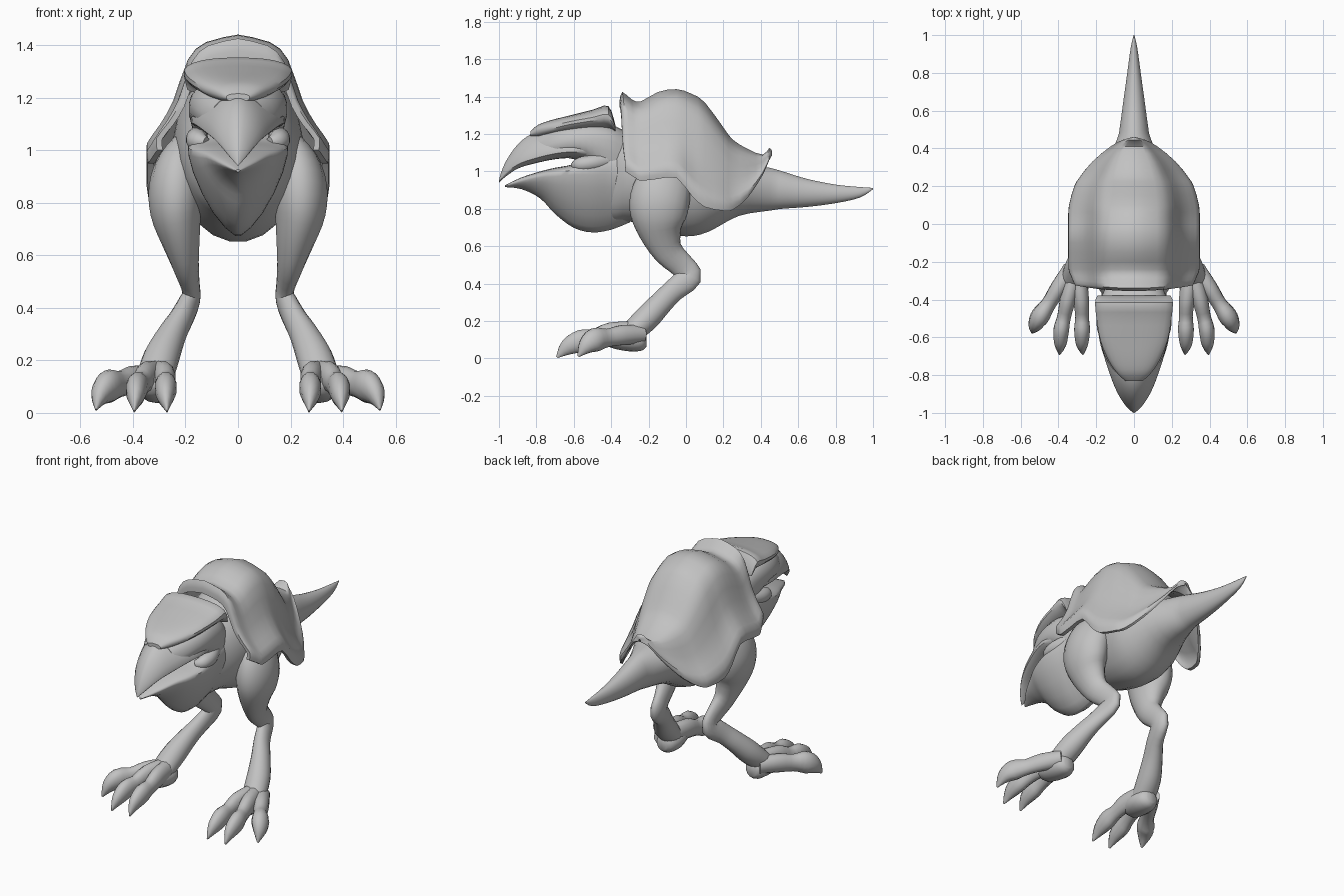
import bpy, bmesh, math
from mathutils import Vector

grey = bpy.data.materials.new("plain_grey")
grey.diffuse_color = (0.54, 0.54, 0.54, 1)


def smooth_rows(rows, steps=3):
    """Catmull-Rom interpolation of number tuples."""
    rows = [tuple(r) for r in rows]
    out = []
    for i in range(len(rows) - 1):
        a, b, c, d = rows[max(i - 1, 0)], rows[i], rows[i + 1], rows[min(i + 2, len(rows) - 1)]
        for s in range(steps):
            t = s / steps
            out.append(tuple(0.5 * (2 * q + (r - p) * t + (2 * p - 5 * q + 4 * r - u) * t * t
                                    + (3 * q - p - 3 * r + u) * t ** 3)
                             for p, q, r, u in zip(a, b, c, d)))
    return out + [rows[-1]]


def skin(name, rings, angle=45):
    """Join closed rings into a capped, smooth-shaded tube."""
    bm = bmesh.new()
    vs = [[bm.verts.new(p) for p in ring] for ring in rings]
    n = len(vs[0])
    for r, q in zip(vs, vs[1:]):
        for i in range(n):
            j = (i + 1) % n
            bm.faces.new((r[i], r[j], q[j], q[i]))
    for r in (vs[0], vs[-1]):
        for i in range(n // 2 - 1):
            bm.faces.new((r[i], r[i + 1], r[n - 2 - i], r[n - 1 - i]))
    bmesh.ops.recalc_face_normals(bm, faces=bm.faces)
    me = bpy.data.meshes.new(name)
    bm.to_mesh(me)
    bm.free()
    me.materials.append(grey)
    ob = bpy.data.objects.new(name, me)
    bpy.context.collection.objects.link(ob)
    bpy.ops.object.select_all(action='DESELECT')
    ob.select_set(True)
    bpy.context.view_layer.objects.active = ob
    bpy.ops.object.shade_smooth_by_angle(angle=math.radians(angle))
    return ob


def loft(name, rows, up=1.0, low=1.0, n=24, angle=45):
    """Rows of (y, top, widest height, bottom, half width); up/low shape the halves."""
    rings = []
    for y, zt, zm, zb, w in smooth_rows(rows):
        ring = []
        for i in range(n):
            a = 2 * math.pi * (i + 0.5) / n
            c, s = math.cos(a), math.sin(a)
            p = up if s > 0 else low
            x = math.copysign(abs(c) ** p, c) * w
            h = abs(s) ** p * ((zt - zm) if s > 0 else (zb - zm))
            ring.append((x, y, zm + h))
        rings.append(ring)
    return skin(name, rings, angle)


def limb(name, rows, side, n=14, steps=3):
    """Tube along (x, y, z, sideways radius, other radius)."""
    rows = smooth_rows(rows, steps)
    rings = []
    for k, (x, y, z, ra, rb) in enumerate(rows):
        p, q = rows[max(k - 1, 0)], rows[min(k + 1, len(rows) - 1)]
        t = (Vector(q[:3]) - Vector(p[:3])).normalized()
        u = (Vector((1, 0, 0)) - t * t.x).normalized()
        v = t.cross(u)
        ring = []
        for i in range(n):
            a = 2 * math.pi * (i + 0.5) / n
            c = Vector((x, y, z)) + u * ra * math.cos(a) + v * rb * math.sin(a)
            ring.append((c.x * side, c.y, max(c.z, 0)))
        rings.append(ring)
    return skin(name, rings, 50)


# Body running back into the tail
loft("body_and_tail", [
    (-.40, 1.20, 1.0, .72, .15), (-.30, 1.25, 1.0, .73, .21), (-.15, 1.3, 1.0, .68, .24),
    (0, 1.32, 1.0, .65, .25), (.12, 1.22, .98, .675, .24), (.28, 1.06, .94, .76, .165),
    (.45, 1.02, .91, .79, .09), (.52, 1.0, .9, .80, .075), (.65, .96, .885, .81, .057),
    (.8, .93, .88, .83, .036), (.93, .917, .885, .86, .018), (1, .912, .91, .905, .002)])

# Back shell: flared sheet with a raised front rim and drooping sides
half = smooth_rows([(0, 0), (.35, .06), (.55, .2), (.71, .53), (.86, .73), (1, .88), (.99, 1)], 2)
outline = [(-x, g) for x, g in half[:0:-1]] + half
shell_rows = [
    (-.355, 1.38, 1.0, .31, .03), (-.34, 1.425, .99, .318, .03), (-.29, 1.385, .965, .335, .02),
    (-.24, 1.375, .95, .345, 0), (-.15, 1.425, .96, .347, 0), (-.05, 1.44, .965, .347, 0),
    (.03, 1.415, .87, .347, 0), (.1, 1.37, .81, .343, 0), (.2, 1.235, .79, .315, 0),
    (.25, 1.17, .795, .285, 0), (.33, 1.12, .86, .22, 0), (.41, 1.09, .98, .125, 0),
    (.445, 1.125, 1.06, .06, 0), (.46, 1.11, 1.085, .008, 0)]
rings = []
for y, zt, zb, w, k in smooth_rows(shell_rows, 2):
    outer = [(x * w, y + k * x * x, zt - (zt - zb) * g) for x, g in outline]
    t = min(.03, (zt - zb) * .4)
    inner = [(x * w * .93, y + k * x * x, zt - (zt - zb) * g - t * (1 - g)) for x, g in outline]
    rings.append(outer + inner[::-1])
skin("back_shell", rings, 40)

# Skull, full under the plate
loft("skull", [
    (-.33, 1.22, 1.10, .80, .15), (-.40, 1.25, 1.14, .85, .175), (-.50, 1.27, 1.15, 1.0, .188),
    (-.60, 1.26, 1.15, 1.065, .183), (-.70, 1.24, 1.13, 1.07, .155), (-.79, 1.20, 1.10, 1.06, .105)],
    up=.75)

# Hooked upper beak
loft("upper_beak", [
    (-.50, 1.24, 1.11, 1.05, .17), (-.6, 1.24, 1.11, 1.07, .18),
    (-.7, 1.235, 1.10, 1.065, .16), (-.82, 1.205, 1.07, 1.04, .12), (-.9, 1.145, 1.04, 1.015, .085),
    (-.96, 1.06, .995, .975, .046), (-.99, .99, .96, .95, .016), (-1.0, .95, .945, .94, .002)],
    up=1.2)

# Lower beak and throat pouch
loft("lower_beak_and_pouch", [
    (-.967, .926, .922, .916, .008), (-.88, .968, .95, .905, .07), (-.78, 1.0, .975, .855, .12),
    (-.7, 1.02, .985, .77, .16), (-.6, 1.04, 1.0, .695, .187), (-.5, 1.09, 1.0, .67, .19),
    (-.4, 1.13, 1.0, .685, .175), (-.3, 1.15, .97, .725, .17)], up=.8, low=1.4)

# Armour plate over the head
loft("head_plate", [
    (-.378, 1.25, 1.235, 1.21, .195), (-.415, 1.35, 1.295, 1.22, .207), (-.5, 1.33, 1.28, 1.22, .2),
    (-.62, 1.3, 1.26, 1.205, .178), (-.72, 1.275, 1.235, 1.19, .137), (-.79, 1.25, 1.22, 1.18, .09),
    (-.832, 1.215, 1.2, 1.185, .045)], up=.85, low=.9, angle=35)

toes = {
    "inner_toe": [(.30, -.26, .14, .05, .06), (.28, -.40, .135, .043, .06), (.275, -.49, .11, .037, .048),
                  (.275, -.56, .095, .043, .06), (.275, -.635, .06, .032, .045), (.27, -.69, .006, .003, .006)],
    "middle_toe": [(.31, -.26, .14, .05, .06), (.35, -.40, .135, .043, .06), (.37, -.49, .11, .037, .048),
                   (.385, -.56, .095, .042, .06), (.39, -.635, .06, .032, .045), (.395, -.69, .006, .003, .006)],
    "outer_toe": [(.33, -.24, .13, .05, .05), (.40, -.34, .125, .045, .055), (.45, -.42, .11, .04, .05),
                  (.495, -.485, .10, .05, .065), (.525, -.535, .065, .036, .045), (.54, -.575, .012, .004, .006)],
}
for side, tag in ((1, "right"), (-1, "left")):
    # Corner fold of the mouth
    limb(tag + "_mouth_fold", [(.12, -.60, 1.03, .02, .02), (.15, -.57, 1.035, .04, .04),
                               (.155, -.50, 1.045, .043, .043), (.14, -.42, 1.06, .03, .04)], side)
    # Thigh, backward joint and shin in one tube
    limb(tag + "_leg", [
        (.19, -.07, 1.03, .05, .09), (.22, -.11, .94, .09, .145), (.236, -.14, .85, .105, .16),
        (.236, -.145, .76, .098, .15), (.22, -.135, .67, .077, .113), (.20, -.095, .57, .052, .08),
        (.182, -.015, .49, .036, .066), (.18, .015, .435, .037, .068), (.212, -.065, .365, .044, .06),
        (.25, -.13, .30, .054, .062), (.29, -.21, .215, .068, .068), (.315, -.29, .14, .07, .06)],
        side, 18)
    # Heel pad
    limb(tag + "_heel_pad", [(.31, -.21, .10, .03, .035), (.31, -.235, .10, .06, .057),
                             (.31, -.30, .10, .075, .062), (.325, -.40, .115, .065, .055),
                             (.33, -.44, .12, .02, .02)], side)
    # Three clawed toes
    for name, path in toes.items():
        limb(tag + "_" + name, path, side, 12)
